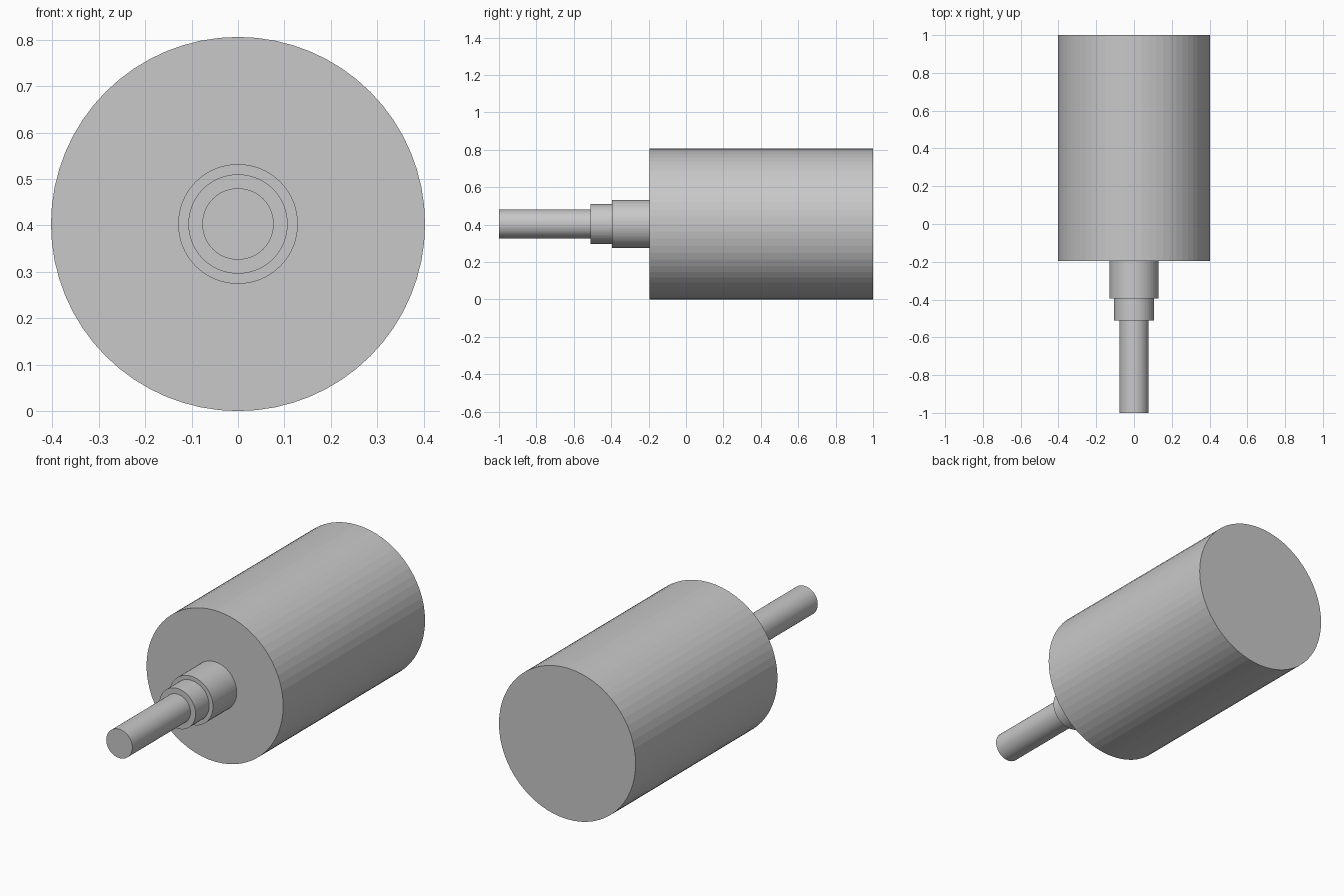
import bpy
import math

cube = bpy.data.objects.get("Cube")
if cube:
    bpy.data.objects.remove(cube, do_unlink=True)

RADIUS = 0.403
SIDES = 64

# Single plain grey metal
grey = bpy.data.materials.new("light_grey_metal")
grey.use_nodes = True
colour = (0.58, 0.58, 0.58, 1)
grey.diffuse_color = colour
grey.node_tree.nodes["Principled BSDF"].inputs["Base Color"].default_value = colour


def cylinder_along_y(name, radius, front, back):
    """Flat-faceted cylinder on the shared axis, from front to back."""
    bpy.ops.mesh.primitive_cylinder_add(
        vertices=SIDES, radius=radius, depth=back - front,
        location=(0, (front + back) / 2, RADIUS),
        rotation=(math.pi / 2, 0, 0))
    obj = bpy.context.object
    obj.name = name
    obj.data.materials.append(grey)
    return obj


# Large drum, two stepped collars and the slim shaft
cylinder_along_y("main_body", RADIUS, -0.195, 1.0)
cylinder_along_y("rear_collar", 0.129, -0.395, -0.195)
cylinder_along_y("front_collar", 0.107, -0.51, -0.395)
cylinder_along_y("shaft", 0.077, -1.0, -0.51)
